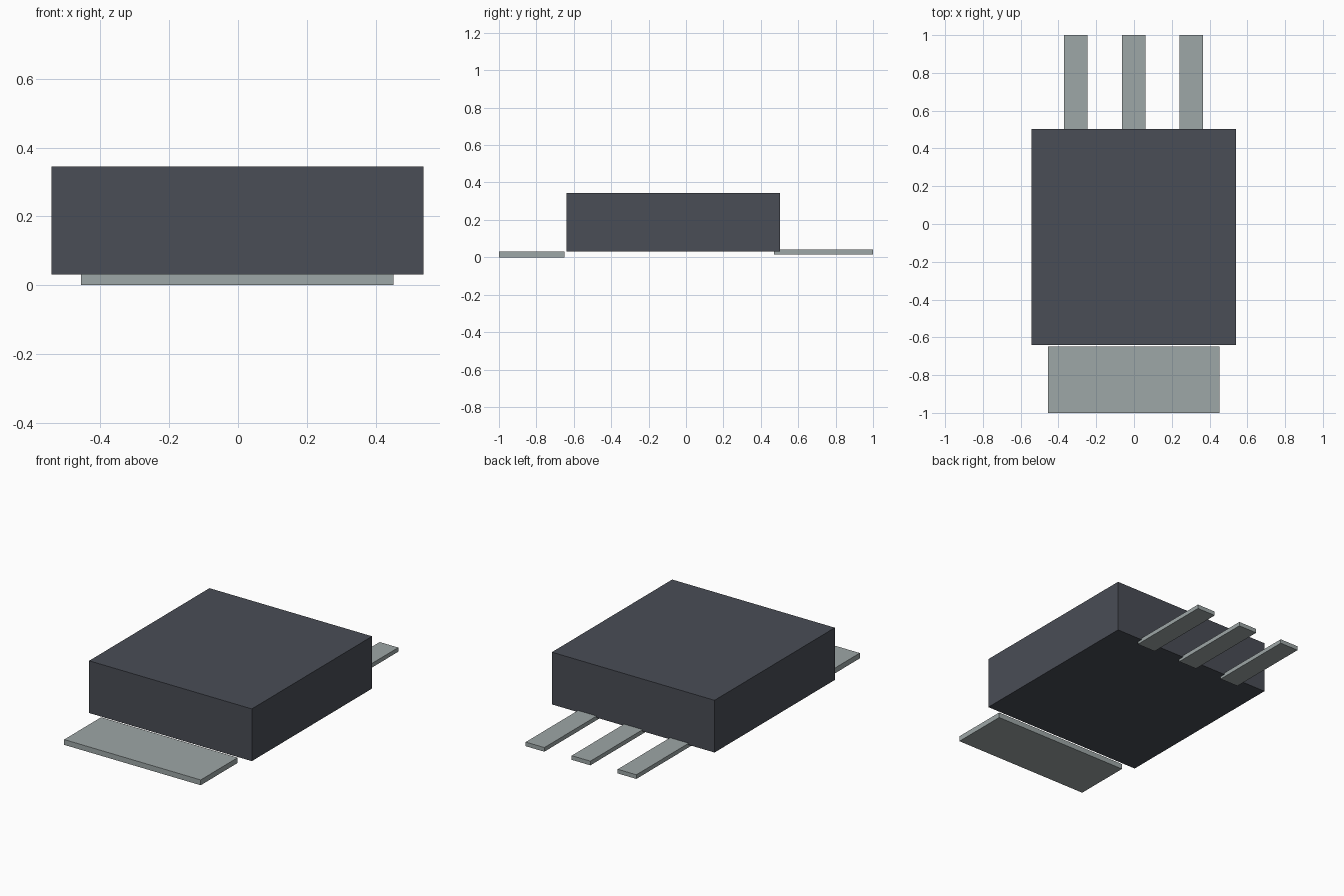
import bpy

default = bpy.data.objects.get("Cube")
if default:
    bpy.data.objects.remove(default, do_unlink=True)


def make_material(name, rgb):
    mat = bpy.data.materials.new(name)
    mat.use_nodes = True
    colour = (*rgb, 1.0)
    mat.diffuse_color = colour
    mat.node_tree.nodes["Principled BSDF"].inputs["Base Color"].default_value = colour
    return mat


def make_box(name, x, y, z, mat):
    """Box spanning the given (low, high) range on each axis."""
    spans = (x, y, z)
    centre = [(low + high) / 2 for low, high in spans]
    bpy.ops.mesh.primitive_cube_add(size=1, location=centre)
    obj = bpy.context.object
    obj.name = obj.data.name = name
    obj.scale = [high - low for low, high in spans]
    bpy.ops.object.transform_apply(location=False, rotation=False, scale=True)
    obj.data.materials.append(mat)
    return obj


plastic = make_material("dark grey plastic", (0.067, 0.074, 0.092))
metal = make_material("tinned metal", (0.34, 0.385, 0.385))

# Moulded package body
make_box("body", (-0.542, 0.54), (-0.64, 0.503), (0.031, 0.345), plastic)

# Wide heat tab at the front, separated from the body by a hairline gap
make_box("heat_tab", (-0.456, 0.452), (-1.0, -0.649), (0.0, 0.032), metal)

# Three flat leads at the back, partly sunk into the underside
lead_width, lead_pitch = 0.124, 0.306
for side, label in ((-1, "right"), (0, "middle"), (1, "left")):
    centre_x = side * lead_pitch - 0.002
    make_box(label + "_lead",
             (centre_x - lead_width / 2, centre_x + lead_width / 2),
             (0.47, 1.0), (0.016, 0.041), metal)
